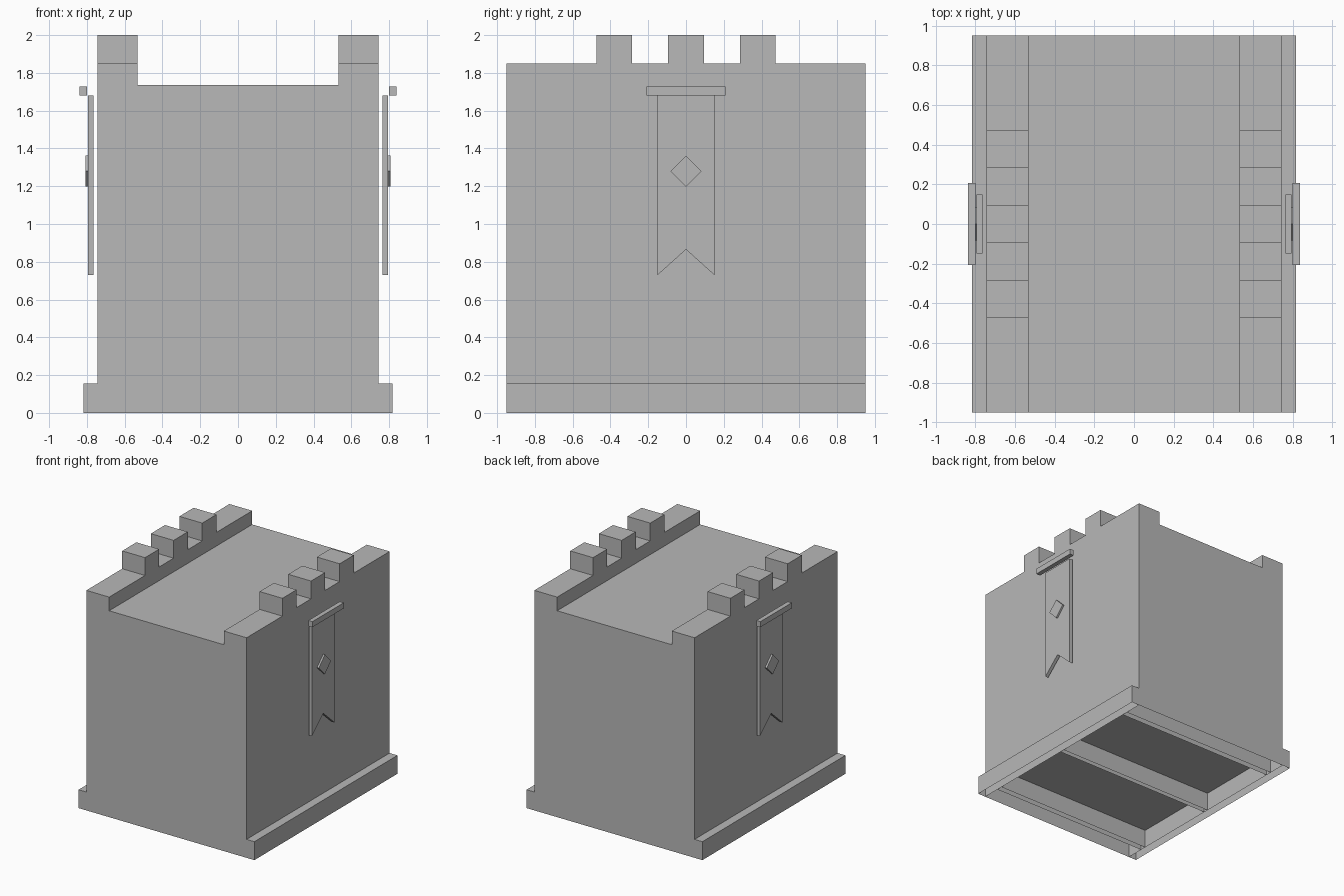
import bpy, bmesh
from mathutils import Vector

if "Cube" in bpy.data.objects:
    bpy.data.objects.remove(bpy.data.objects["Cube"])

stone = bpy.data.materials.new("stone_grey")
stone.diffuse_color = (0.48, 0.48, 0.48, 1)
stone.use_nodes = True
stone.node_tree.nodes["Principled BSDF"].inputs["Base Color"].default_value = stone.diffuse_color

BODY_X, PLINTH_X, HALF_Y = 0.745, 0.8175, 0.95
PLINTH_Z, ROOF_Z, PARAPET_Z, TOP_Z = 0.155, 1.735, 1.85, 2.0
PARAPET_X = 0.533


def prism(name, points, offset, open_bottom=False):
    """Extrude a planar polygon by an offset; optionally leave the underside open."""
    bm = bmesh.new()
    face = bm.faces.new([bm.verts.new(p) for p in points])
    out = bmesh.ops.extrude_face_region(bm, geom=[face], use_keep_orig=True)
    moved = [g for g in out["geom"] if isinstance(g, bmesh.types.BMVert)]
    bmesh.ops.translate(bm, verts=moved, vec=Vector(offset))
    bmesh.ops.recalc_face_normals(bm, faces=bm.faces[:])
    if open_bottom:
        under = [f for f in bm.faces if all(v.co.z < 1e-4 for v in f.verts)]
        bmesh.ops.delete(bm, geom=under, context='FACES')
    mesh = bpy.data.meshes.new(name)
    bm.to_mesh(mesh)
    bm.free()
    mesh.materials.append(stone)
    obj = bpy.data.objects.new(name, mesh)
    bpy.context.collection.objects.link(obj)
    return obj


def box(name, x0, x1, y0, y1, z0, z1, open_bottom=False):
    pts = [(x0, y0, z0), (x1, y0, z0), (x1, y0, z1), (x0, y0, z1)]
    return prism(name, pts, (0, y1 - y0, 0), open_bottom)


def sheet(name, points):
    mesh = bpy.data.meshes.new(name)
    mesh.from_pydata(points, [], [(0, 1, 2, 3)])
    mesh.materials.append(stone)
    obj = bpy.data.objects.new(name, mesh)
    bpy.context.collection.objects.link(obj)


# Wall body with plinth and parapets: half outline mirrored, hollow below
half = [(PLINTH_X, 0), (PLINTH_X, PLINTH_Z), (BODY_X, PLINTH_Z),
        (BODY_X, PARAPET_Z), (PARAPET_X, PARAPET_Z), (PARAPET_X, ROOF_Z)]
outline = half + [(-x, z) for x, z in reversed(half)]
prism("wall_body", [(x, -HALF_Y, z) for x, z in outline],
      (0, 2 * HALF_Y, 0), open_bottom=True)

# Recessed underside
sheet("underside", [(-BODY_X, -HALF_Y, PLINTH_Z), (-BODY_X, HALF_Y, PLINTH_Z),
                    (BODY_X, HALF_Y, PLINTH_Z), (BODY_X, -HALF_Y, PLINTH_Z)])

# Cross ribs under the floor
for name, y0, y1 in (("front_rib", -0.80, -0.75), ("middle_rib", -0.02, 0.02),
                     ("back_rib", 0.75, 0.80)):
    box(name, -BODY_X, BODY_X, y0, y1, 0, PLINTH_Z, open_bottom=True)

for side, s in (("left", -1), ("right", 1)):
    # Inner skin of the plinth
    x = s * BODY_X
    sheet(side + "_plinth_skin", [(x, -HALF_Y, 0), (x, HALF_Y, 0),
                                  (x, HALF_Y, PLINTH_Z), (x, -HALF_Y, PLINTH_Z)])

    # Merlons on the parapet
    for i, y in enumerate((-0.38, 0, 0.38)):
        box(f"{side}_merlon_{i + 1}", s * PARAPET_X, s * BODY_X,
            y - 0.094, y + 0.094, PARAPET_Z, TOP_Z)

    # Swallow-tailed banner
    cloth = [(-0.15, 1.68), (-0.15, 0.73), (0, 0.865), (0.15, 0.73), (0.15, 1.68)]
    prism(side + "_banner", [(s * 0.765, y, z) for y, z in cloth], (s * 0.028, 0, 0))

    # Diamond emblem on the banner
    gem = [(-0.082, 1.28), (0, 1.198), (0.082, 1.28), (0, 1.362)]
    prism(side + "_diamond", [(s * 0.793, y, z) for y, z in gem], (s * 0.015, 0, 0))

    # Banner rod
    box(side + "_banner_rod", s * 0.80, s * 0.838, -0.208, 0.208, 1.68, 1.727)
